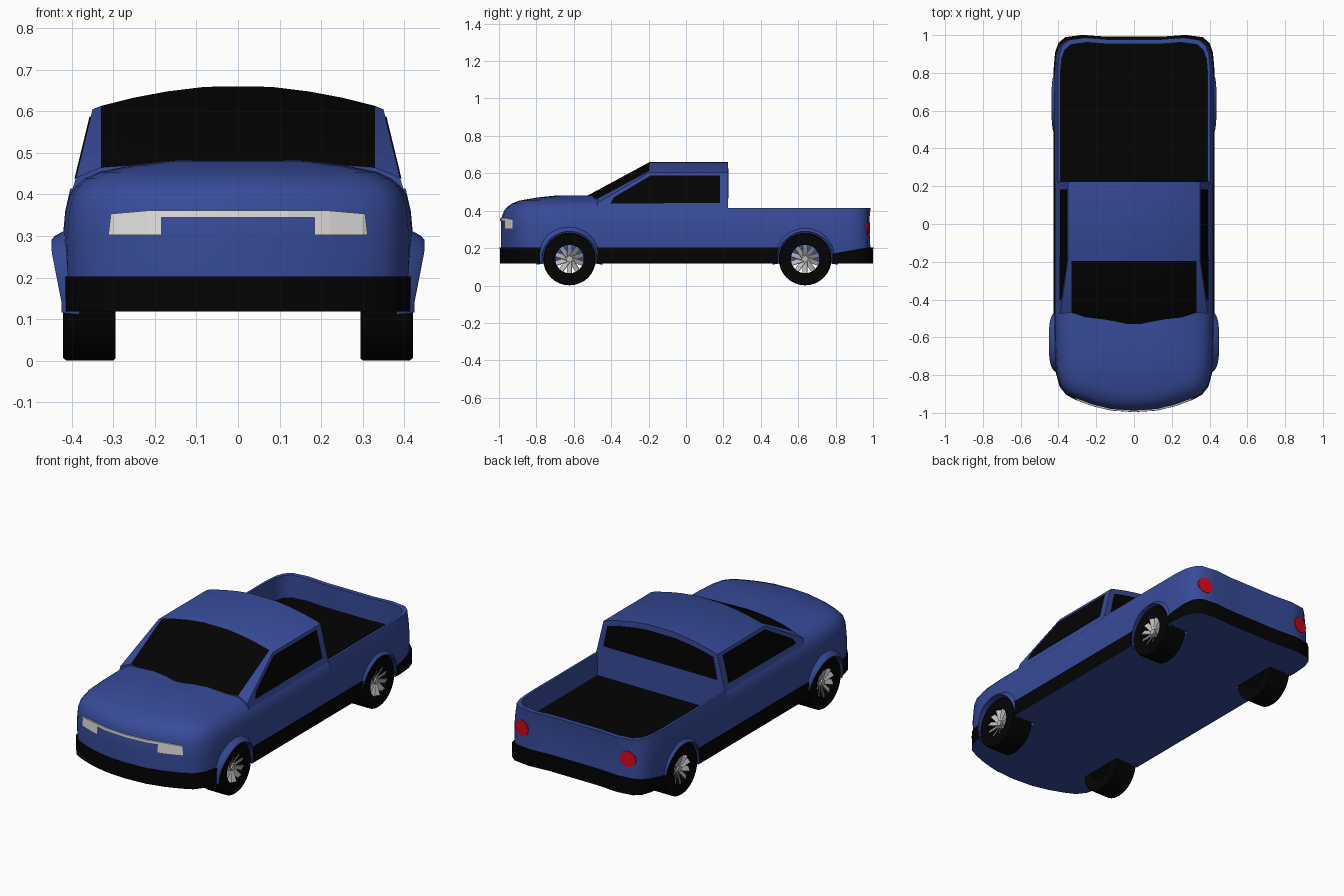
import bpy, bmesh, math
from mathutils import Matrix

if "Cube" in bpy.data.objects:
    bpy.data.objects.remove(bpy.data.objects["Cube"])


def material(name, rgb):
    m = bpy.data.materials.new(name)
    m.diffuse_color = (*rgb, 1)
    m.use_nodes = True
    m.node_tree.nodes["Principled BSDF"].inputs["Base Color"].default_value = m.diffuse_color
    return m


BLUE = material("blue_paint", (0.038, 0.07, 0.32))
BLACK = material("black_trim", (0.001, 0.001, 0.001))
LAMP = material("lamp_white", (0.78, 0.78, 0.76))
RED = material("tail_red", (0.65, 0.002, 0.012))
METAL = material("wheel_metal", (0.5, 0.5, 0.5))


def finish(name, bm, mats, smooth=35):
    bmesh.ops.remove_doubles(bm, verts=bm.verts[:], dist=1e-4)
    bmesh.ops.recalc_face_normals(bm, faces=bm.faces[:])
    me = bpy.data.meshes.new(name)
    bm.to_mesh(me)
    bm.free()
    ob = bpy.data.objects.new(name, me)
    bpy.context.collection.objects.link(ob)
    for m in mats:
        me.materials.append(m)
    if smooth:
        shade(ob, smooth)
    return ob


def activate(ob):
    bpy.ops.object.select_all(action='DESELECT')
    ob.select_set(True)
    bpy.context.view_layer.objects.active = ob


def shade(ob, angle):
    activate(ob)
    bpy.ops.object.shade_smooth_by_angle(angle=math.radians(angle))


def loft(bm, rings, closed=False, mat=lambda row, col: 0):
    rows = [[bm.verts.new(p) for p in r] for r in rings]
    n = len(rows[0])
    for i in range(len(rows) - 1):
        for j in range(n if closed else n - 1):
            k = (j + 1) % n
            f = bm.faces.new((rows[i][j], rows[i][k], rows[i + 1][k], rows[i + 1][j]))
            f.material_index = mat(i, j)


def plate(name, pts, mat, depth):
    """Thin polygon plate extruded by the vector depth."""
    bm = bmesh.new()
    f = bm.faces.new([bm.verts.new(p) for p in pts])
    ext = bmesh.ops.extrude_face_region(bm, geom=[f], use_keep_orig=True)
    bmesh.ops.translate(bm, vec=depth, verts=[v for v in ext["geom"] if isinstance(v, bmesh.types.BMVert)])
    return finish(name, bm, [mat], 0)


def cut_wells(ob, y):
    for side in (-1, 1):
        bm = bmesh.new()
        m = Matrix.Translation((side * 0.39, y, 0.14)) @ Matrix.Rotation(math.pi / 2, 4, 'Y')
        bmesh.ops.create_cone(bm, cap_ends=True, segments=32, radius1=0.147, radius2=0.147, depth=0.22, matrix=m)
        cutter = finish("well_cutter", bm, [BLUE], 0)
        cutter.hide_render = True
        mod = ob.modifiers.new("well", 'BOOLEAN')
        mod.operation, mod.solver, mod.object = 'DIFFERENCE', 'EXACT', cutter
        activate(ob)
        bpy.ops.object.modifier_apply(modifier=mod.name)
        bpy.data.objects.remove(cutter)


def band_top(y, z):
    """The black band dips just behind the rear wheel and rises to the tail."""
    return z - 0.035 * (0.98 - y) / 0.2 if z == 0.203 and 0.7 < y < 0.98 else z


def shell(name, half, yc, sgn, levels, mat, wheel_y):
    """Stack scaled copies of a mirrored plan outline, then close the cab seam."""
    plan = half[::-1] + [(-x, y) for x, y in half[1:]]
    rings = [[(x * sx, yc + (y - yc) * sy if (y - yc) * sgn > 0 else y, band_top(y, z)) for x, y in plan]
             for sx, sy, z in levels]
    bm = bmesh.new()
    loft(bm, rings, mat=mat)
    bmesh.ops.remove_doubles(bm, verts=bm.verts[:], dist=1e-4)
    bmesh.ops.holes_fill(bm, edges=[e for e in bm.edges if e.is_boundary], sides=0)
    ob = finish(name, bm, [BLUE, BLACK], 0)
    cut_wells(ob, wheel_y)
    shade(ob, 35)


# Front body with domed hood and black lower band
FRONT = [(0, -0.99), (0.12, -0.982), (0.22, -0.958), (0.3, -0.928), (0.355, -0.9), (0.39, -0.855),
         (0.41, -0.78), (0.418, -0.65), (0.42, -0.5), (0.42, 0.22)]
BAND = [(0, 0, 0.118), (1.01, 1.01, 0.118), (1.012, 1.012, 0.203)]
NOSE = [(0.998, 1, 0.203), (1.005, 1, 0.29), (0.99, 0.995, 0.36)]
DOME = [(0.965, 0.4), (0.93, 0.42), (0.88, 0.438), (0.8, 0.454), (0.6, 0.471), (0.4, 0.481), (0.2, 0.482), (0, 0.475)]
shell("front_body", FRONT, -0.5, -1, BAND + NOSE + [(s, s, z) for s, z in DOME],
      lambda r, c: int(r in (1, 2)), -0.623)

# Cargo bed with open tub and black floor
REAR = [(0, 0.983), (0.15, 0.983), (0.27, 0.992), (0.36, 0.98), (0.395, 0.95), (0.413, 0.9),
        (0.42, 0.82), (0.42, 0.78), (0.42, 0.7), (0.42, 0.22)]
BED = BAND + [(0.998, 0.992, 0.203), (1.005, 0.986, 0.29), (0.99, 0.986, 0.36), (0.96, 0.993, 0.415),
              (0.928, 0.96, 0.415), (0.928, 0.96, 0.29), (0, 0, 0.29)]
shell("cargo_bed", REAR, 0.22, 1, BED, lambda r, c: int(r in (1, 2, 8)), 0.637)

# Cabin: rear section, roof front section, windshield foot
ROOF = [(0.35, 0.605), (0.33, 0.613), (0.25, 0.633), (0.17, 0.648), (0.08, 0.659), (0, 0.66)]


def mirrored(pts):
    return pts + [(-x, y, z) for x, y, z in reversed(pts) if x > 0]


def section(y):
    return mirrored([(0.405, y, 0.39), (0.39, y, 0.44)] + [(x, y, z) for x, z in ROOF])


foot = [(0.405, -0.475, 0.39), (0.39, -0.475, 0.44), (0.39, -0.475, 0.44)]
foot += [(x, -0.53 + 0.06 * (x / 0.33) ** 2, 0.479 - 0.014 * (x / 0.33) ** 2) for x, z in ROOF[1:]]
foot = mirrored(foot)
skirt = [(x, y, 0.39) for x, y, z in foot]
bm = bmesh.new()
last = len(foot) - 1
loft(bm, [section(0.225), section(-0.195), foot, skirt],
     mat=lambda r, c: int(r == 1 and 3 <= c <= last - 4))
bm.verts.ensure_lookup_table()
bm.faces.new([bm.verts[i] for i in range(last + 1)])
finish("cabin", bm, [BLUE, BLACK], 30)

# Side windows and rear window
for s in (-1, 1):
    outline = [(-0.405, 0.438), (-0.385, 0.472), (-0.19, 0.588), (0.182, 0.588), (0.182, 0.442)]
    plate("side_window", [(s * (0.39 - (z - 0.44) * 0.2424 - 0.003), y, z) for y, z in outline],
          BLACK, (s * 0.006, 0, 0))
half = [(0.35, 0.465), (0.325, 0.585), (0.25, 0.603), (0.17, 0.617), (0.08, 0.627)]
plate("rear_window", [(x, 0.221, z) for x, z in half] + [(-x, 0.221, z) for x, z in half[::-1]],
      BLACK, (0, 0.006, 0))


# Headlights joined by a thin light bar, wrapped round the nose
def nose(x):
    for (x0, y0), (x1, y1) in zip(FRONT, FRONT[1:]):
        if x0 <= abs(x) <= x1:
            return y0 + (y1 - y0) * (abs(x) - x0) / (x1 - x0) - 0.005


cols = [(0, 0.345), (0.12, 0.345), (0.184, 0.345), (0.1841, 0.303), (0.22, 0.303), (0.3, 0.303), (0.312, 0.303)]
cols = [(-x, z) for x, z in cols[:0:-1]] + cols
low = [(x, nose(x), z) for x, z in cols]
high = [(x * (0.98 if abs(x) > 0.305 else 1), nose(x), 0.361 - 0.007 * (abs(x) > 0.29)) for x, z in cols]
back = [(x, y + 0.015, z) for x, y, z in high]
bm = bmesh.new()
loft(bm, [[(x, y + 0.015, z) for x, y, z in low], low, high, back])
finish("headlight_bar", bm, [LAMP], 0)

# Round tail lamps
for s in (-1, 1):
    bm = bmesh.new()
    m = (Matrix.Translation((s * 0.325, 0.97, 0.305)) @ Matrix.Rotation(-s * 0.15, 4, 'Z')
         @ Matrix.Rotation(math.pi / 2, 4, 'X'))
    bmesh.ops.create_cone(bm, cap_ends=True, segments=24, radius1=0.044, radius2=0.044, depth=0.016, matrix=m)
    finish("tail_lamp", bm, [RED], 0)


def arc(profile, s, y, a0, a1, steps, bulge=0):
    """Sweep (x, radius) points about the axle; bulge pulls x in at the ends."""
    rings = []
    for i in range(steps + 1):
        a = math.radians(a0 + (a1 - a0) * i / steps)
        pull = bulge * (1 - min(1, max(0, 1.2 * math.sin(a))))
        rings.append([(s * (x - pull), y + r * math.cos(a), 0.142 + r * math.sin(a)) for x, r in profile])
    return rings


# Wheels, dished spokes and arch flares
TYRE = [(0.295, 0.076), (0.295, 0.136), (0.3, 0.141), (0.414, 0.141), (0.421, 0.135), (0.421, 0.076)]
for y, flare in ((-0.623, 0.449), (0.637, 0.436)):
    for s in (-1, 1):
        bm = bmesh.new()
        loft(bm, arc(TYRE, s, y, 0, 360, 32), closed=True)
        finish("tyre", bm, [BLACK])

        bm = bmesh.new()
        hub = Matrix.Translation((s * 0.402, y, 0.142))
        bmesh.ops.create_cone(bm, cap_ends=True, segments=16, radius1=0.016, radius2=0.016, depth=0.012,
                              matrix=hub @ Matrix.Rotation(math.pi / 2, 4, 'Y'))
        for i in range(10):
            m = (hub @ Matrix.Rotation(i * math.tau / 10, 4, 'X') @ Matrix.Translation((0, 0, 0.044))
                 @ Matrix.Rotation(s * 0.3, 4, 'Y') @ Matrix.Rotation(s * 0.5, 4, 'Z')
                 @ Matrix.Diagonal((0.005, 0.027, 0.07, 1)))
            bmesh.ops.create_cube(bm, size=1, matrix=m)
        finish("wheel_spokes", bm, [METAL], 0)

        bm = bmesh.new()
        lip = [(0.405, 0.144), (flare - 0.004, 0.144), (flare, 0.148), (flare - 0.008, 0.158), (0.405, 0.178)]
        loft(bm, arc(lip, s, y, -10, 190, 20, flare - 0.425), closed=True)
        finish("wheel_arch", bm, [BLUE], 40)
